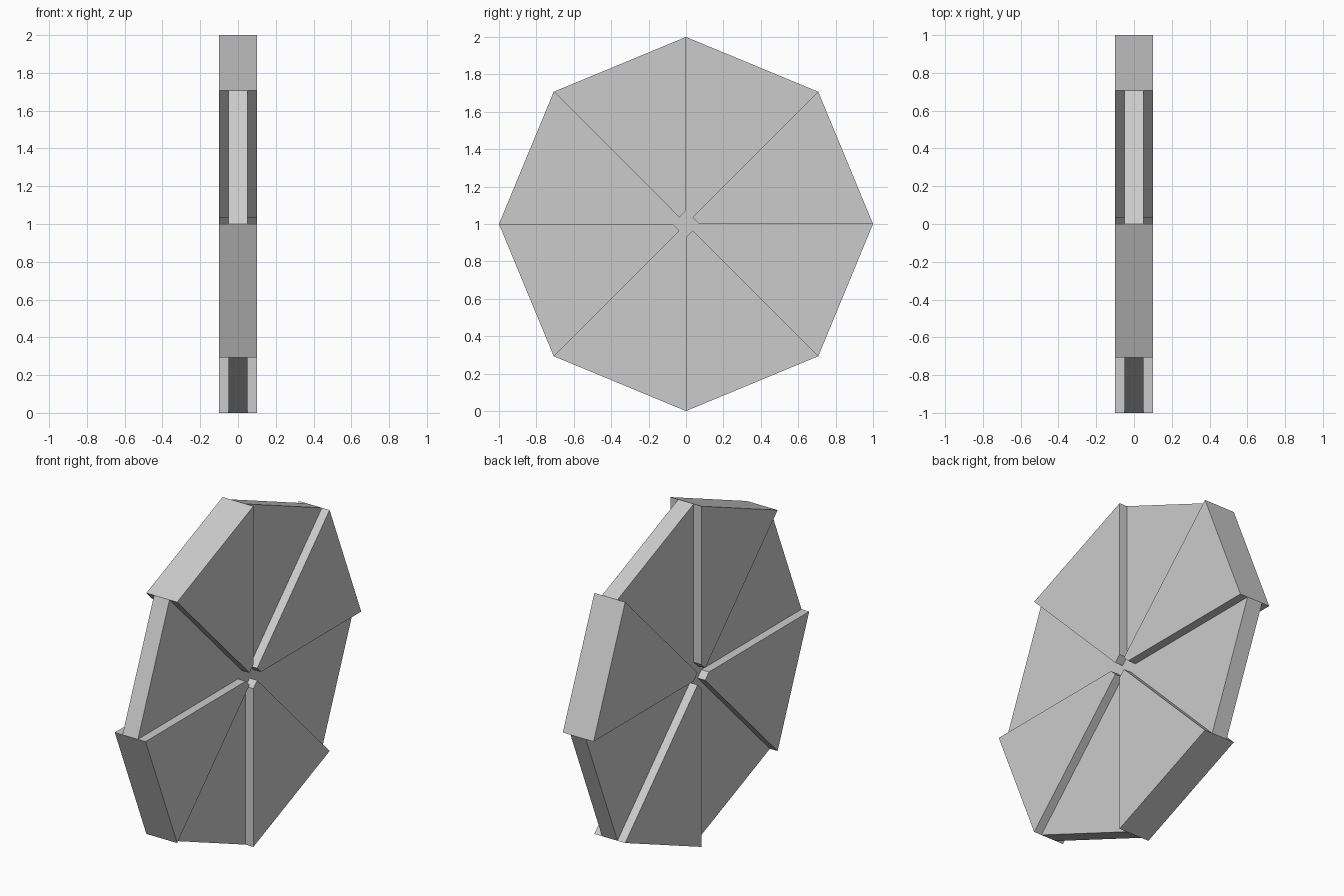
import bpy, bmesh
from math import radians, sin, cos

if "Cube" in bpy.data.objects:
    bpy.data.objects.remove(bpy.data.objects["Cube"])

R, HUB = 1.0, 0.05            # wheel radius, half side of the square hub
HUB_CORNER = HUB * 2 ** 0.5


def polar(r, deg):
    # point in the wheel plane (y, z), centred at z = 1
    return (r * cos(radians(deg)), 1 + r * sin(radians(deg)))


def prism(name, profile, half):
    # extrude a y-z profile symmetrically along x
    bm = bmesh.new()
    face = bm.faces.new([bm.verts.new((-half, y, z)) for y, z in profile])
    ext = bmesh.ops.extrude_face_region(bm, geom=[face], use_keep_orig=True)
    verts = [g for g in ext["geom"] if isinstance(g, bmesh.types.BMVert)]
    bmesh.ops.translate(bm, verts=verts, vec=(2 * half, 0, 0))
    bmesh.ops.recalc_face_normals(bm, faces=bm.faces[:])
    mesh = bpy.data.meshes.new(name)
    bm.to_mesh(mesh)
    bm.free()
    obj = bpy.data.objects.new(name, mesh)
    bpy.context.collection.objects.link(obj)
    return obj


# thin pinwheel: square hub with four thin sectors
core = []
for a in (0, 90, 180, 270):
    core += [polar(HUB_CORNER, a), polar(HUB, a + 45),
             polar(R, a + 45), polar(R, a + 90)]
prism("thin_sectors_and_hub", core, 0.05)

# four thick sectors, cut off square at the hub
for i, a in enumerate((0, 90, 180, 270)):
    prism(f"thick_sector_{i + 1}",
          [polar(HUB_CORNER, a), polar(R, a), polar(R, a + 45), polar(HUB, a + 45)],
          0.1)
